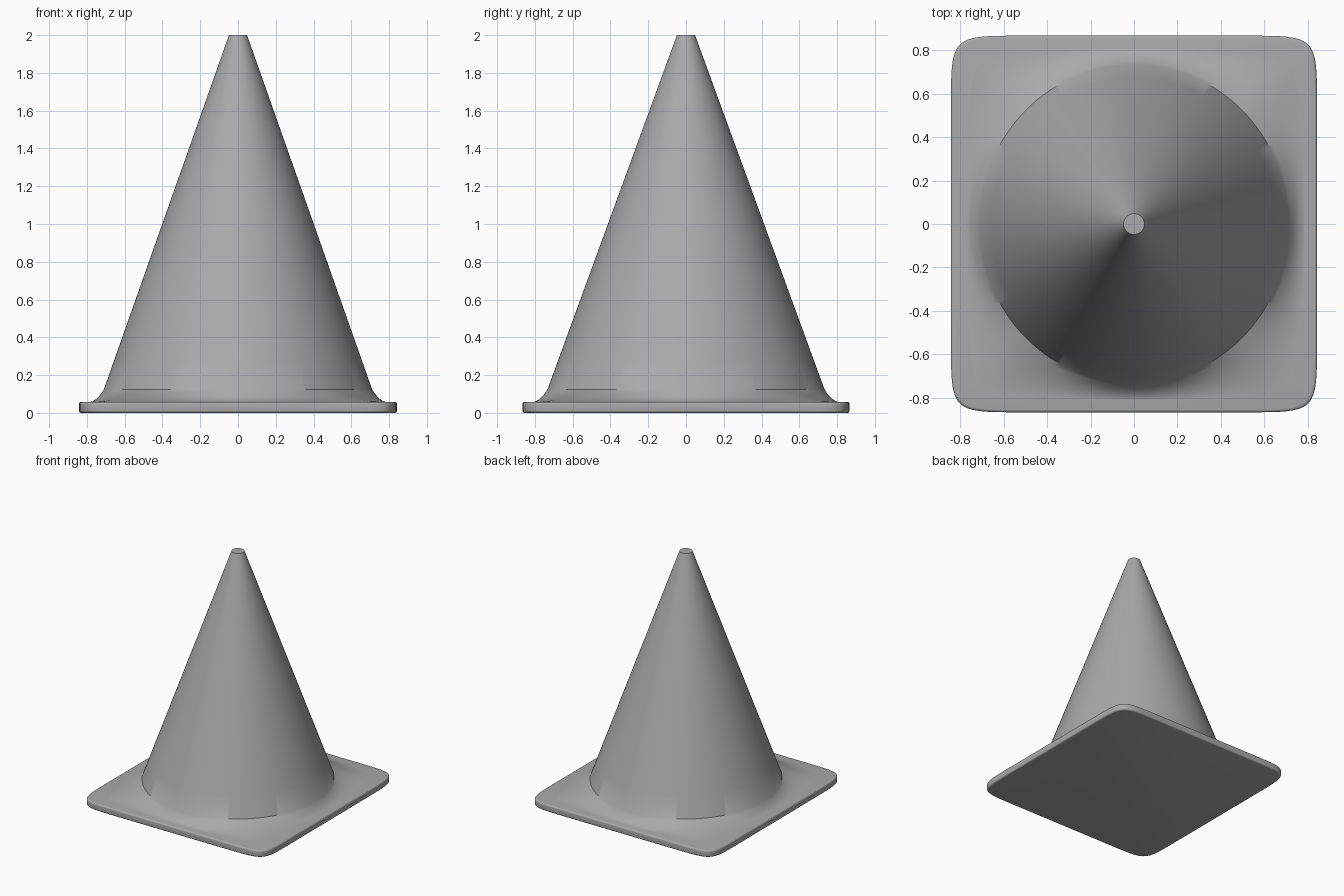
import bpy, bmesh, math

SEGMENTS = 256

cube = bpy.data.objects.get("Cube")
if cube:
    bpy.data.objects.remove(cube, do_unlink=True)

GREY = (0.4, 0.4, 0.4, 1)
grey = bpy.data.materials.new("plain_grey")
grey.use_nodes = True
grey.diffuse_color = GREY
grey.node_tree.nodes["Principled BSDF"].inputs["Base Color"].default_value = GREY


def ring(hx, hy, z, power=2):
    """Closed outline: an ellipse at power 2, a rounded rectangle when higher."""
    points = []
    for i in range(SEGMENTS):
        a = math.tau * i / SEGMENTS
        c, s = math.cos(a), math.sin(a)
        r = (abs(c / hx) ** power + abs(s / hy) ** power) ** (-1 / power)
        points.append((r * c, r * s, z))
    return points


def blend(lower, upper, t, z):
    return [(p[0] + (q[0] - p[0]) * t, p[1] + (q[1] - p[1]) * t, z)
            for p, q in zip(lower, upper)]


def loft(name, rings):
    """Skin a stack of outlines, from bottom to top, and cap both ends."""
    bm = bmesh.new()
    loops = [[bm.verts.new(p) for p in points] for points in rings]
    for low, high in zip(loops, loops[1:]):
        for i in range(SEGMENTS):
            j = (i + 1) % SEGMENTS
            bm.faces.new((low[i], low[j], high[j], high[i]))
    bm.faces.new(loops[0][::-1])
    bm.faces.new(loops[-1])
    mesh = bpy.data.meshes.new(name)
    bm.to_mesh(mesh)
    bm.free()
    mesh.materials.append(grey)
    obj = bpy.data.objects.new(name, mesh)
    bpy.context.collection.objects.link(obj)
    bpy.ops.object.select_all(action="DESELECT")
    obj.select_set(True)
    bpy.context.view_layer.objects.active = obj
    bpy.ops.object.shade_smooth_by_angle(angle=math.radians(35))
    return obj


# Square base plate with softened upper and lower rims
HX, HY, THICK, RIM, CORNER = 0.842, 0.866, 0.058, 0.012, 14
plate = []
for k in range(5):
    a = math.pi / 2 * k / 4
    inset = RIM * (1 - math.sin(a))
    plate.append((inset, RIM * (1 - math.cos(a))))
plate += [(inset, THICK - z) for inset, z in reversed(plate)]
loft("base_plate", [ring(HX - d, HY - d, z, CORNER) for d, z in plate])

# Hollow-curved skirt that runs from the square plate into the round cone
skirt_edge = ring(0.80, 0.824, THICK, CORNER)
cone_foot = ring(0.71, 0.733, 0.125)
skirt = [blend(skirt_edge, cone_foot, t, THICK - 0.002 + 0.069 * t ** 2.2)
         for t in (k / 10 for k in range(11))]

# Tapered cone with a flat tip
tip = ring(0.048, 0.048, 2.0)
taper = [blend(cone_foot, tip, k / 12, 0.125 + 1.875 * k / 12) for k in range(1, 13)]
loft("cone_body", skirt + taper)
